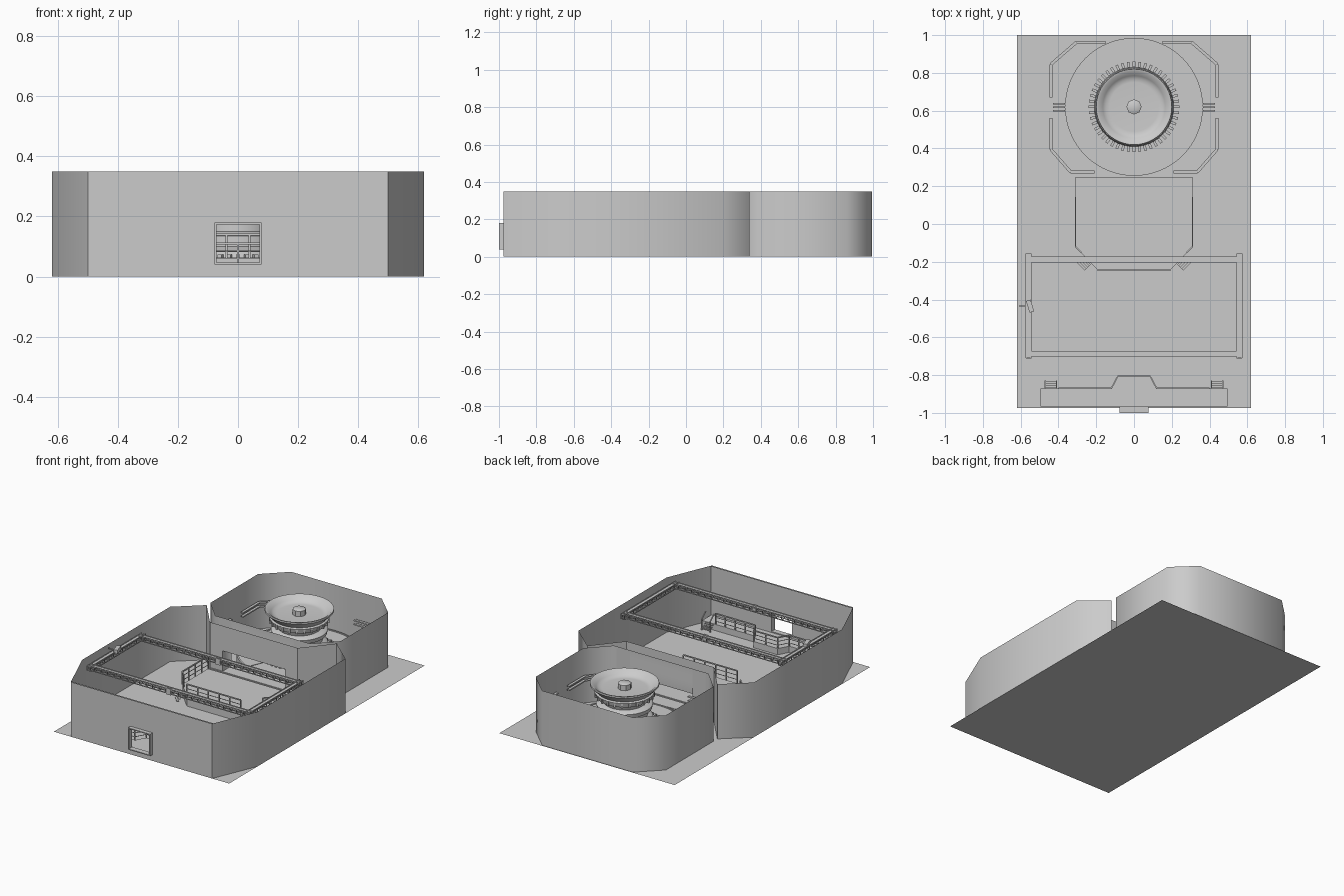
import bpy, bmesh, math
from mathutils import Vector, Matrix

if "Cube" in bpy.data.objects:
    bpy.data.objects.remove(bpy.data.objects["Cube"])

H = 0.35        # wall height
DECK = 0.06     # deck height of the hall and round room
GAL = 0.04      # deck height of the entrance gallery


def finish(bm, name, smooth=None):
    me = bpy.data.meshes.new(name)
    bm.to_mesh(me)
    bm.free()
    ob = bpy.data.objects.new(name, me)
    bpy.context.collection.objects.link(ob)
    if smooth:
        bpy.ops.object.select_all(action='DESELECT')
        ob.select_set(True)
        bpy.context.view_layer.objects.active = ob
        bpy.ops.object.shade_smooth_by_angle(angle=math.radians(smooth))
    return ob


def add_box(bm, c, s, rot=Matrix()):
    m = Matrix.Translation(c) @ rot.to_4x4() @ Matrix.Diagonal((*s, 1))
    bmesh.ops.create_cube(bm, size=1, matrix=m)


def add_bar(bm, a, b, w, h=None):
    a, b = Vector(a), Vector(b)
    d = b - a
    add_box(bm, (a + b) / 2, (d.length, w, h or w), d.to_track_quat('X', 'Z').to_matrix())


def add_sheet(bm, pts, z0, z1):
    lo = [bm.verts.new((x, y, z0)) for x, y in pts]
    hi = [bm.verts.new((x, y, z1)) for x, y in pts]
    for i in range(len(pts) - 1):
        bm.faces.new((lo[i], lo[i + 1], hi[i + 1], hi[i]))


def add_opening_wall(bm, half, y, gap, z0, z1):
    # wall across x with a centred rectangular opening
    add_sheet(bm, [(-half, y), (-gap, y)], 0, H)
    add_sheet(bm, [(gap, y), (half, y)], 0, H)
    add_sheet(bm, [(-gap, y), (gap, y)], 0, z0)
    add_sheet(bm, [(-gap, y), (gap, y)], z1, H)


def slab(name, pts, z0, z1):
    bm = bmesh.new()
    f = bm.faces.new([bm.verts.new((x, y, z0)) for x, y in pts])
    r = bmesh.ops.extrude_face_region(bm, geom=[f])
    bmesh.ops.translate(bm, vec=(0, 0, z1 - z0),
                        verts=[v for v in r['geom'] if isinstance(v, bmesh.types.BMVert)])
    bmesh.ops.recalc_face_normals(bm, faces=bm.faces)
    return finish(bm, name)


def railing(name, pts, z, h, step=0.07):
    bm = bmesh.new()
    for (ax, ay), (bx, by) in zip(pts, pts[1:]):
        for k, w in ((0.3, .003), (0.65, .003), (1, .007)):
            add_bar(bm, (ax, ay, z + h * k), (bx, by, z + h * k), w)
        n = max(1, round(math.hypot(bx - ax, by - ay) / step))
        for i in range(n + 1):
            t = i / n
            add_box(bm, (ax + (bx - ax) * t, ay + (by - ay) * t, z + h / 2), (.006, .006, h))
    return finish(bm, name)


def lathe(name, profile, centre, n=48):
    bm = bmesh.new()
    rings = []
    for r, z in profile:
        rings.append([bm.verts.new((centre[0] + r * math.cos(2 * math.pi * i / n),
                                    centre[1] + r * math.sin(2 * math.pi * i / n), z)) for i in range(n)])
    for a, b in zip(rings, rings[1:]):
        for i in range(n):
            j = (i + 1) % n
            bm.faces.new((a[i], a[j], b[j], b[i]))
    bm.faces.new(rings[-1])
    return finish(bm, name, 35)


def mirrored(pts):
    return [(-x, y) for x, y in pts]


# ground sheet
bm = bmesh.new()
bm.faces.new([bm.verts.new(p) for p in ((-.62, -.975, 0), (.62, -.975, 0), (.62, 1, 0), (-.62, 1, 0))])
finish(bm, "ground")

# front hall walls
side = [(.5, -.975), (.62, -.69), (.62, .2), (.46, .34), (.31, .16)]
bm = bmesh.new()
add_sheet(bm, side, 0, H)
add_sheet(bm, mirrored(side), 0, H)
add_opening_wall(bm, .31, .16, .22, DECK, .19)
finish(bm, "hall_walls", 60)

# entrance wall and projecting door frame
bm = bmesh.new()
for y in (-.975, -.966):
    add_opening_wall(bm, .5, y, .075, GAL, .18)
finish(bm, "entrance_wall")
bm = bmesh.new()
for s in (-1, 1):
    add_box(bm, (s * .075, -.983, .11), (.006, .034, .14))
for z in (GAL + .003, .177):
    add_box(bm, (0, -.983, z), (.156, .034, .006))
finish(bm, "entrance_frame")

# round room walls
back = [(.31, .25), (.335, .25), (.46, .38), (.46, .86), (.32, .995), (0, .995)]
bm = bmesh.new()
add_sheet(bm, back + mirrored(back)[::-1][1:], 0, H)
add_opening_wall(bm, .31, .25, .22, DECK, .19)
for s in (-1, 1):
    add_sheet(bm, [(s * .22, .16), (s * .22, .25)], DECK, .19)
bmesh.ops.remove_doubles(bm, verts=bm.verts, dist=1e-4)
finish(bm, "round_room_walls", 60)

# entrance gallery with railings and steps
edge = [(.495, -.87), (.12, -.87), (.085, -.805)]
slab("gallery_floor", [(-.495, -.965), (.495, -.965)] + edge + mirrored(edge)[::-1], 0, GAL)
gal_rail = [(.40, -.87)] + edge[1:]
railing("gallery_railing", gal_rail + mirrored(gal_rail)[::-1], GAL, .07)
bm = bmesh.new()
for s in (-1, 1):
    for i in range(3):
        add_box(bm, (s * .44, -.862 + i * .013, .033 - i * .011), (.055, .012, .004))
    for x in (.41, .47):
        add_bar(bm, (s * x, -.87, .105), (s * x, -.83, .07), .006)
        add_box(bm, (s * x, -.832, .035), (.006, .006, .07))
finish(bm, "gallery_steps")

# hall platform, threshold, railings and corner steps
plat = [(.31, .14), (.31, -.12), (.22, -.215), (.19, -.245)]
slab("platform", plat + mirrored(plat)[::-1], 0, DECK)
slab("threshold", [(-.31, .155), (.31, .155), (.31, .25), (-.31, .25)], 0, DECK)
slab("threshold_lip", [(-.31, .14), (.31, .14), (.31, .158), (-.31, .158)], 0, DECK - .006)
railing("platform_front_railing", [(.19, -.245), (-.19, -.245)], DECK, .08)
for s, n in ((1, "right"), (-1, "left")):
    railing("platform_railing_" + n, [(s * .31, .14), (s * .31, -.12), (s * .28, -.15)], DECK, .08)
bm = bmesh.new()
for s in (-1, 1):
    rot = Matrix.Rotation(s * math.radians(45), 3, 'Z')
    for i in range(4):
        o = .01 + i * .011
        add_box(bm, (s * (.248 + o * .7), -.19 - o * .7, .05 - i * .013), (.06, .012, .004), rot)
finish(bm, "platform_steps")

# overhead lattice beams
def truss(bm, a, b, w=.026, z0=.305, z1=.333):
    a, b = Vector((*a, 0)), Vector((*b, 0))
    d = (b - a).normalized()
    side_v = Vector((-d.y, d.x, 0)) * w / 2
    n = round((b - a).length / .045)
    for o in (side_v, -side_v):
        for z in (z0, z1):
            add_bar(bm, a + o + Vector((0, 0, z)), b + o + Vector((0, 0, z)), .005)
    add_bar(bm, a + Vector((0, 0, z1 - .004)), b + Vector((0, 0, z1 - .004)), w, .004)
    for i in range(n + 1):
        p = a.lerp(b, i / n)
        add_bar(bm, p + side_v + Vector((0, 0, z0)), p - side_v + Vector((0, 0, z0)), .004)
        for o in (side_v, -side_v):
            add_bar(bm, p + o + Vector((0, 0, z0)), p + o + Vector((0, 0, z1)), .004)

bm = bmesh.new()
for y in (-.687, -.187):
    truss(bm, (-.57, y), (.57, y))
    add_box(bm, (0, y - .012, .318), (.03, .01, .04))
for x in (-.558, .558):
    truss(bm, (x, -.71), (x, -.157))
finish(bm, "lattice_beams")

# spotlight on the left beam
bm = bmesh.new()
add_box(bm, (-.55, -.435, .337), (.025, .065, .024), Matrix.Rotation(.3, 3, 'Z'))
add_bar(bm, (-.61, -.435, .33), (-.55, -.435, .33), .006)
finish(bm, "spotlight")

# round room deck with rim and radial seams
C = (0, .62)
lathe("round_deck", [(.365, 0), (.365, DECK + .004), (.355, DECK + .004), (.355, DECK), (.23, DECK)], C, 64)
bm = bmesh.new()
for i in range(8):
    a = math.radians(22.5 + 45 * i)
    u = Vector((math.cos(a), math.sin(a), 0))
    o = Vector((*C, DECK + .001))
    add_bar(bm, o + u * .24, o + u * .35, .003)
finish(bm, "deck_seams")

# toothed ring around the pedestal
bm = bmesh.new()
for i in range(48):
    a = 2 * math.pi * i / 48
    add_box(bm, (C[0] + .225 * math.cos(a), C[1] + .225 * math.sin(a), DECK + .006),
            (.03, .014, .016), Matrix.Rotation(a, 3, 'Z'))
finish(bm, "tooth_ring")

# pedestal, column and flared dish
lathe("pedestal", [(.21, DECK), (.205, .085), (.165, .1), (.165, .135), (.15, .145), (.135, .15),
                   (.135, .18), (.16, .19), (.165, .215), (.15, .225)], C)
lathe("dish", [(.12, .22), (.13, .25), (.165, .262), (.172, .29), (.16, .295), (.185, .32), (.202, .338), (.2, .346),
               (.188, .344), (.165, .322), (.15, .312), (.13, .31)], C)
lathe("hub", [(.04, .31), (.04, .343), (.032, .348)], C, 8)

# ribs under the dish
bm = bmesh.new()
for i in range(24):
    a = 2 * math.pi * i / 24
    add_box(bm, (C[0] + .168 * math.cos(a), C[1] + .168 * math.sin(a), .276),
            (.014, .012, .03), Matrix.Rotation(a, 3, 'Z'))
finish(bm, "dish_ribs")

# wall rails and side brackets of the round room
bm = bmesh.new()
paths = ([(.15, .962), (.305, .962), (.44, .845), (.44, .67)],
         [(.44, .56), (.44, .395), (.335, .275), (.21, .275)])
for s in (-1, 1):
    for p in paths:
        for a, b in zip(p, p[1:]):
            for z in (.155, .18):
                add_bar(bm, (s * a[0], a[1], z), (s * b[0], b[1], z), .016, .008)
    for y in (.6, .618, .636):
        add_bar(bm, (s * .365, y, .075), (s * .43, y, .075), .008)
finish(bm, "wall_rails")
